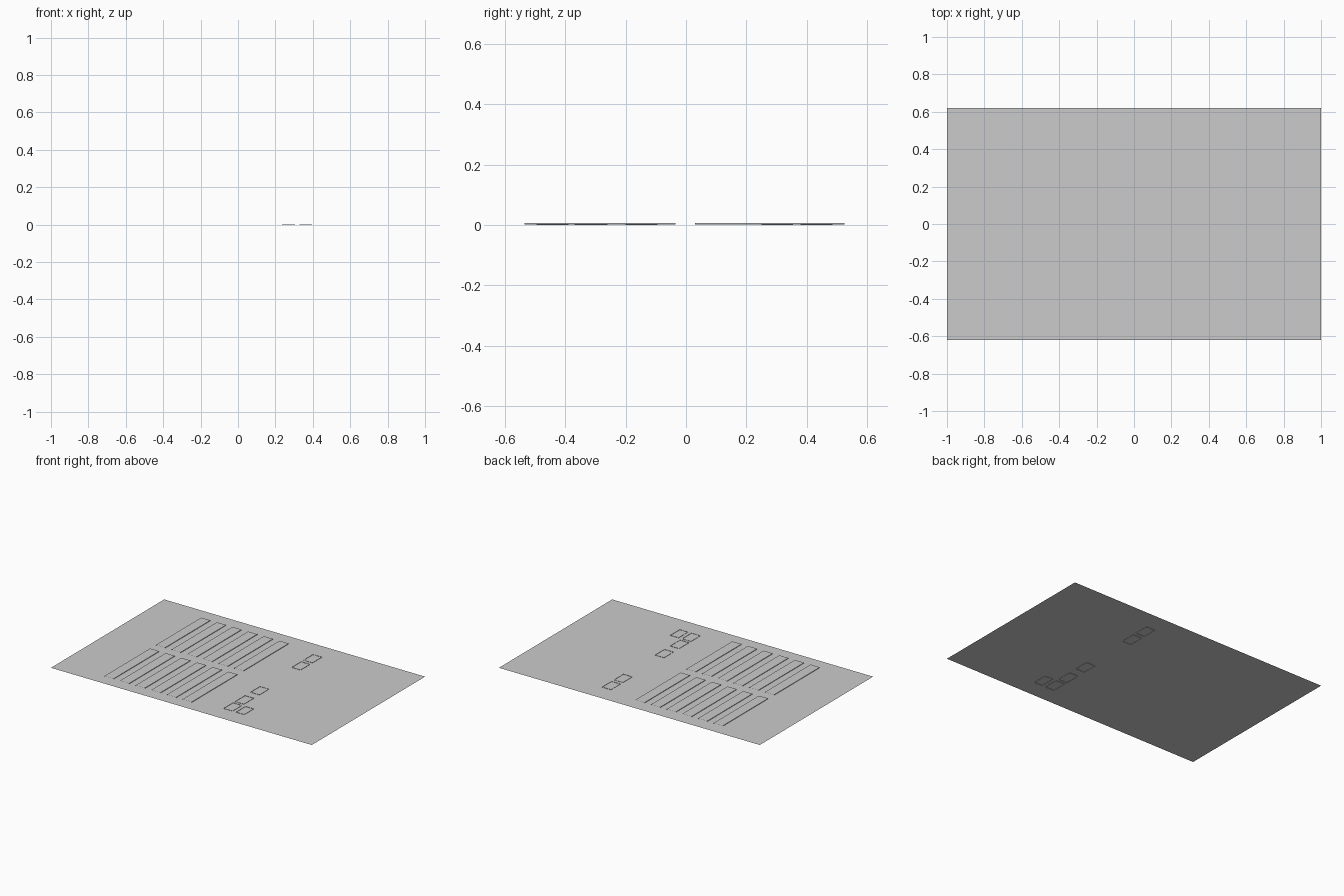
import bpy

if "Cube" in bpy.data.objects:
    bpy.data.objects.remove(bpy.data.objects["Cube"])

GROUND_Z = 0.002


def material(name, rgb):
    m = bpy.data.materials.new(name)
    m.diffuse_color = (*rgb, 1)
    m.use_nodes = True
    m.node_tree.nodes["Principled BSDF"].inputs["Base Color"].default_value = m.diffuse_color
    return m


grey = material("light grey", (0.6, 0.6, 0.6))


def mesh_object(name, verts, faces):
    me = bpy.data.meshes.new(name)
    me.from_pydata(verts, [], faces)
    me.materials.append(grey)
    ob = bpy.data.objects.new(name, me)
    bpy.context.collection.objects.link(ob)
    return ob


def sheet(name, x0, x1, y0, y1, z):
    return mesh_object(name, [(x0, y0, z), (x1, y0, z), (x1, y1, z), (x0, y1, z)],
                       [(0, 1, 2, 3)])


def strip(name, x0, x1, y0, y1, z0, z1):
    # raised flat strip with low long sides and open ends
    v = [(x, y, z) for y in (y0, y1)
         for x, z in ((x0, z0), (x0, z1), (x1, z1), (x1, z0))]
    return mesh_object(name, v, [(0, 1, 5, 4), (1, 2, 6, 5), (2, 3, 7, 6)])


def frame(name, x0, x1, y0, y1, z0, z1, t=0.002):
    # thin rectangular outline that passes through the ground sheet
    v = []
    for z in (z0, z1):
        for i in (0, t):
            v += [(x0 + i, y0 + i, z), (x1 - i, y0 + i, z),
                  (x1 - i, y1 - i, z), (x0 + i, y1 - i, z)]
    f = []
    for k in range(4):
        n = (k + 1) % 4
        f += [(k, n, 8 + n, 8 + k), (4 + n, 4 + k, 12 + k, 12 + n),
              (8 + k, 8 + n, 12 + n, 12 + k), (n, k, 4 + k, 4 + n)]
    return mesh_object(name, v, f)


# ground sheet
sheet("ground_sheet", -1, 1, -0.62, 0.62, GROUND_Z)

# two rows of six long strips
for row, (y0, y1) in enumerate(((-0.535, -0.035), (0.03, 0.525))):
    for i in range(6):
        x = -0.65 + i * 0.12
        strip(f"long_strip_{row}_{i}", x, x + 0.07, y0, y1, GROUND_Z, 0.006)

# small rectangular outlines on the right
for i, (y0, y1) in enumerate(((-0.495, -0.39), (-0.37, -0.26), (-0.2, -0.095),
                              (0.25, 0.355), (0.38, 0.485))):
    frame(f"small_frame_{i}", 0.235, 0.305, y0, y1, 0, 0.004)
frame("side_frame", 0.33, 0.395, -0.495, -0.39, 0, 0.004)
